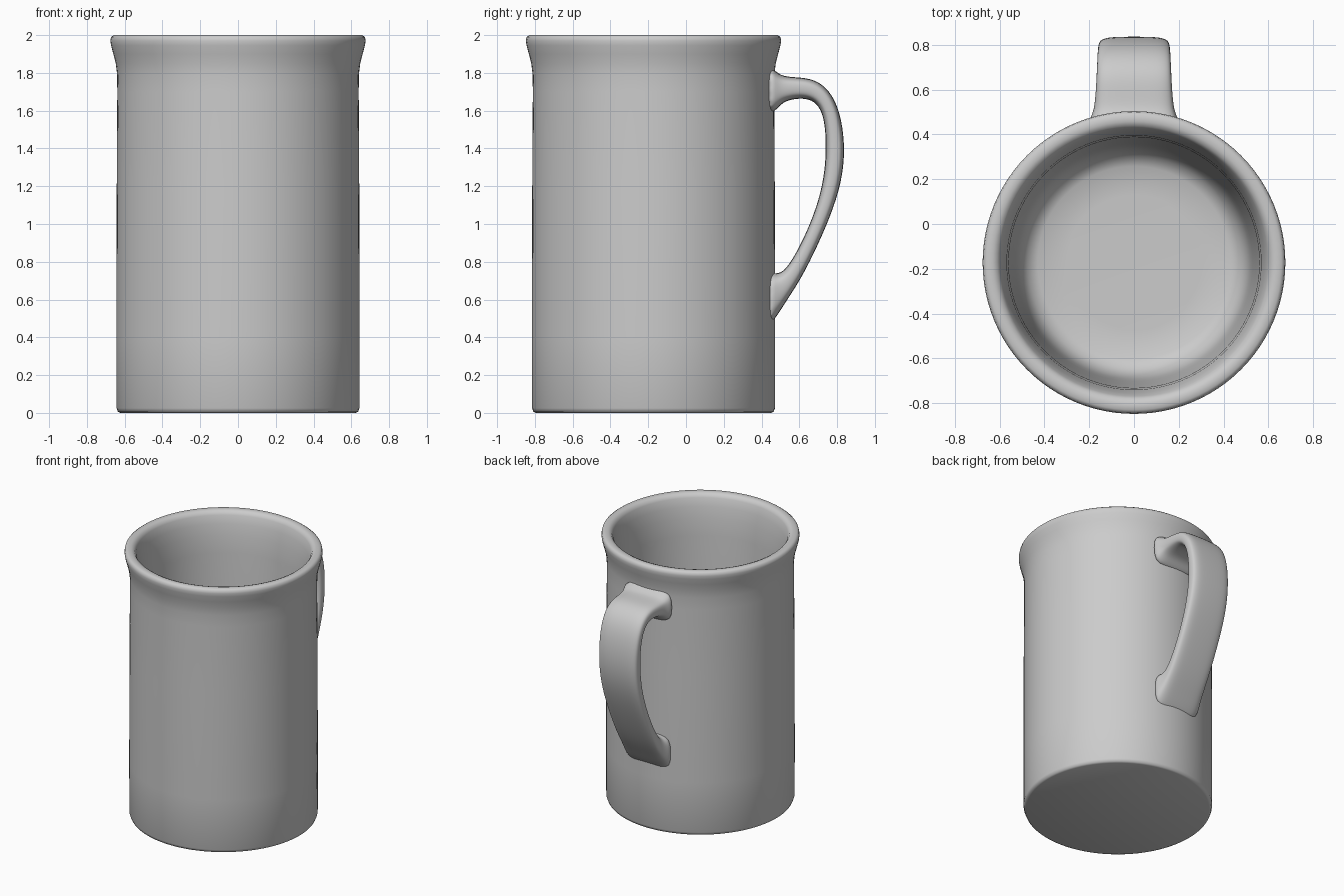
import bpy, bmesh, math
from mathutils import Vector

if "Cube" in bpy.data.objects:
    bpy.data.objects.remove(bpy.data.objects["Cube"])

CENTRE_Y = -0.172


def finish(name, bm, levels=0, angle=50):
    bmesh.ops.recalc_face_normals(bm, faces=bm.faces)
    mesh = bpy.data.meshes.new(name)
    bm.to_mesh(mesh)
    bm.free()
    obj = bpy.data.objects.new(name, mesh)
    bpy.context.collection.objects.link(obj)
    if levels:
        mod = obj.modifiers.new("smooth", 'SUBSURF')
        mod.levels = mod.render_levels = levels
    bpy.ops.object.select_all(action='DESELECT')
    obj.select_set(True)
    bpy.context.view_layer.objects.active = obj
    bpy.ops.object.shade_smooth_by_angle(angle=math.radians(angle))
    return obj


def skin(bm, rings):
    n = len(rings[0])
    for a, b in zip(rings, rings[1:]):
        for i in range(n):
            j = (i + 1) % n
            bm.faces.new((a[i], a[j], b[j], b[i]))
    bm.faces.new(rings[0])
    bm.faces.new(rings[-1])


# Mug body: one lathe profile (radius, height), up the outside and down the inside
profile = [(0.622, 0.0), (0.636, 0.006), (0.643, 0.025), (0.644, 0.4), (0.642, 1.2),
           (0.639, 1.7), (0.640, 1.79), (0.647, 1.85), (0.660, 1.90), (0.672, 1.945),
           (0.676, 1.97), (0.672, 1.99), (0.658, 2.0), (0.630, 2.0), (0.610, 1.992),
           (0.597, 1.97), (0.583, 1.91), (0.568, 1.83), (0.560, 1.70), (0.545, 1.1),
           (0.530, 0.5), (0.520, 0.30), (0.505, 0.22), (0.475, 0.165), (0.43, 0.14),
           (0.30, 0.135)]
bm = bmesh.new()
SEG = 96
rings = [[bm.verts.new((r * math.cos(math.tau * i / SEG),
                        CENTRE_Y + r * math.sin(math.tau * i / SEG), z))
          for i in range(SEG)] for r, z in profile]
skin(bm, rings)
finish("mug_body", bm)

# Handle: flat strap, each station = outer (y, z), inner (y, z), half width
stations = [
    ((0.42, 1.85), (0.42, 1.57), 0.215),
    ((0.475, 1.81), (0.478, 1.60), 0.195),
    ((0.51, 1.782), (0.51, 1.645), 0.180),
    ((0.59, 1.777), (0.58, 1.665), 0.172),
    ((0.68, 1.768), (0.655, 1.663), 0.168),
    ((0.76, 1.71), (0.705, 1.625), 0.165),
    ((0.815, 1.60), (0.733, 1.55), 0.163),
    ((0.842, 1.43), (0.742, 1.42), 0.160),
    ((0.832, 1.26), (0.735, 1.28), 0.160),
    ((0.785, 1.09), (0.705, 1.13), 0.160),
    ((0.70, 0.89), (0.645, 0.97), 0.160),
    ((0.61, 0.71), (0.575, 0.83), 0.162),
    ((0.53, 0.59), (0.52, 0.75), 0.168),
    ((0.475, 0.50), (0.475, 0.735), 0.185),
    ((0.42, 0.44), (0.42, 0.75), 0.205),
]
bm = bmesh.new()
N = 20
rings = []
for outer, inner, w in stations:
    o, i = Vector((0, *outer)), Vector((0, *inner))
    mid, half = (o + i) / 2, (o - i) / 2
    ring = []
    for k in range(N):
        c, s = math.cos(math.tau * k / N), math.sin(math.tau * k / N)
        # rounded-rectangle cross-section
        u = math.copysign(abs(c) ** 0.5, c)
        v = math.copysign(abs(s) ** 0.6, s)
        ring.append(bm.verts.new(mid + half * v + Vector((w * u, 0, 0))))
    rings.append(ring)
skin(bm, rings)
finish("handle", bm, levels=2)
